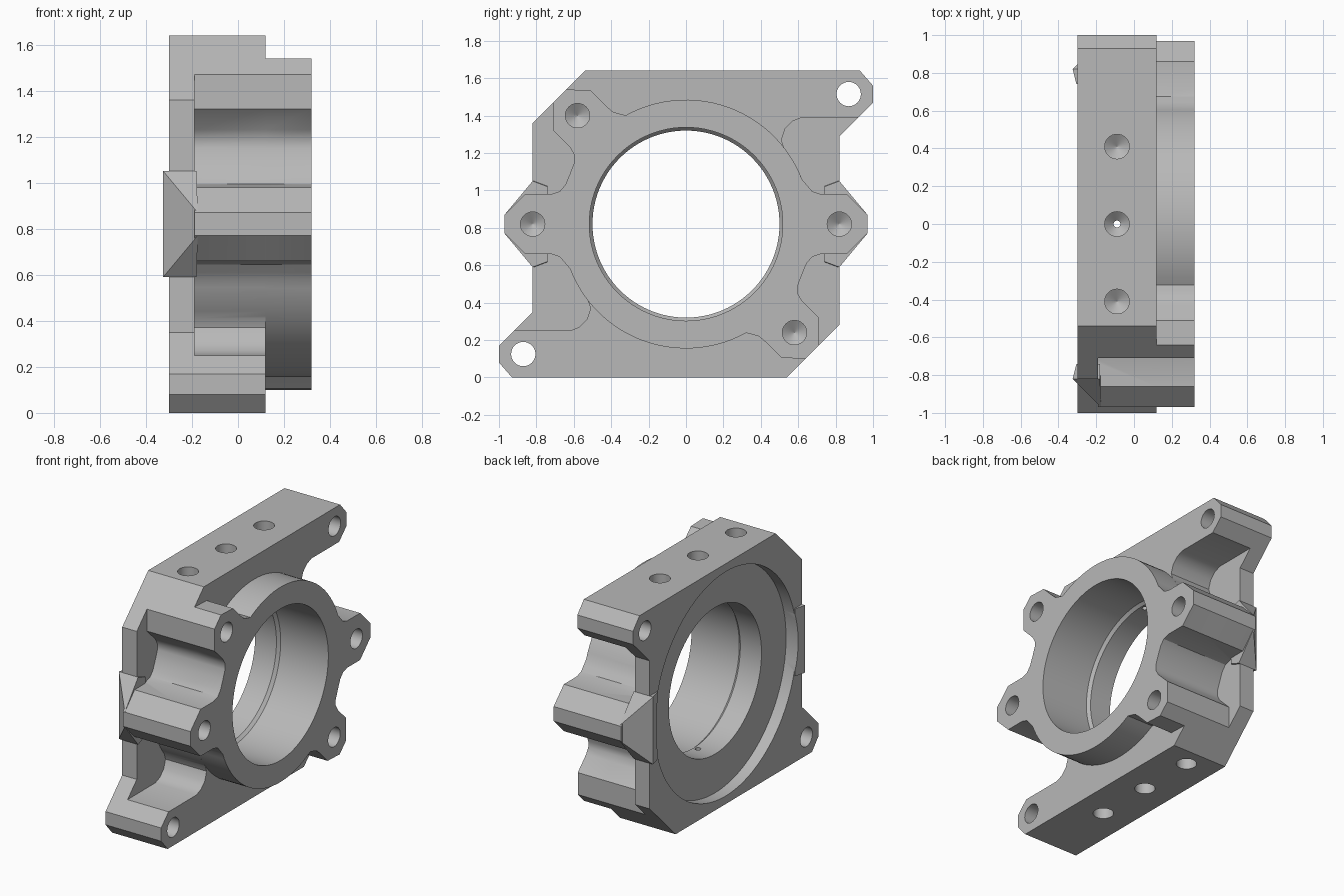
import bpy, bmesh, math
from mathutils import Vector, Matrix

if "Cube" in bpy.data.objects:
    bpy.data.objects.remove(bpy.data.objects["Cube"])

MID = 0.82          # height of the bore axis
RING = 0.665        # outer radius of the bearing ring
HOLE = 0.065

metal = bpy.data.materials.new("grey metal")
metal.use_nodes = True
metal.diffuse_color = (0.48, 0.48, 0.48, 1)
metal.node_tree.nodes["Principled BSDF"].inputs["Base Color"].default_value = (0.48, 0.48, 0.48, 1)


def make(name, bm):
    bmesh.ops.recalc_face_normals(bm, faces=bm.faces)
    mesh = bpy.data.meshes.new(name)
    bm.to_mesh(mesh)
    bm.free()
    mesh.materials.append(metal)
    obj = bpy.data.objects.new(name, mesh)
    bpy.context.collection.objects.link(obj)
    return obj


def prism(name, half, x0, x1):
    """Extrude along x a (y, z) outline given as one half, repeated by a half turn."""
    outline = half + [(-y, -z) for y, z in half]
    bm = bmesh.new()
    face = bm.faces.new([bm.verts.new((x0, y, MID + z)) for y, z in outline])
    out = bmesh.ops.extrude_face_region(bm, geom=[face])
    moved = [v for v in out["geom"] if isinstance(v, bmesh.types.BMVert)]
    bmesh.ops.translate(bm, verts=moved, vec=(x1 - x0, 0, 0))
    return make(name, bm)


def lathe(name, profile, base, direction, sides=32):
    """Solid of revolution: (radius, distance) pairs along a direction."""
    turn = Vector((0, 0, 1)).rotation_difference(Vector(direction)).to_matrix().to_4x4()
    place = Matrix.Translation(base) @ turn
    bm = bmesh.new()
    rings = []
    for r, h in profile:
        rings.append([bm.verts.new(place @ Vector((r * math.cos(a), r * math.sin(a), h)))
                      for a in (math.tau * i / sides for i in range(sides))])
    for a, b in zip(rings, rings[1:]):
        for i in range(sides):
            j = (i + 1) % sides
            bm.faces.new((a[i], a[j], b[j], b[i]))
    bm.faces.new(rings[0])
    bm.faces.new(rings[-1])
    return make(name, bm)


def combine(target, other, operation):
    mod = target.modifiers.new(operation, "BOOLEAN")
    mod.operation = operation
    mod.solver = "EXACT"
    mod.object = other
    bpy.ops.object.select_all(action="DESELECT")
    bpy.context.view_layer.objects.active = target
    target.select_set(True)
    bpy.ops.object.modifier_apply(modifier=mod.name)
    bpy.data.objects.remove(other)


def arc(cy, cz, r, start, end, steps):
    angles = [math.radians(start + (end - start) * i / steps) for i in range(steps + 1)]
    return [(cy + r * math.cos(a), cz + r * math.sin(a)) for a in angles]


# Shared outline pieces, measured from the bore axis
side_boss = [(0.97, -0.05), (0.97, 0.05), (0.86, 0.16)]
side_fillet = [(0.72, 0.16), (0.675, 0.175), (0.645, 0.21)]
arm_end = [(0.92, 0.57), (1.0, 0.65), (1.0, 0.74), (0.93, 0.82)]
corner_boss = [(-0.71, 0.65), (-0.71, 0.50), (-0.62, 0.41), (-0.597, 0.37), (-0.597, 0.33),
               (-0.62, 0.27), (-0.645, 0.21), (-0.675, 0.175), (-0.72, 0.16), (-0.86, 0.16)]

# Back plate
plate_half = [(0.82, 0.47), (1.0, 0.65), (1.0, 0.74), (0.93, 0.82),
              (-0.54, 0.82), (-0.82, 0.54)]
body = prism("bearing_housing", plate_half, -0.30, -0.19)

# Block with the two mounting arms
block_half = (side_boss + side_fillet + arc(0, 0, RING, 21, 38, 5)
              + [(0.51, 0.45), (0.53, 0.51), (0.57, 0.55), (0.62, 0.57)]
              + arm_end + [(-0.54, 0.82)] + corner_boss)
combine(body, prism("arm_block", block_half, -0.19, 0.12), "UNION")

# Front ring with four screw bosses
ring_half = (side_boss + side_fillet + arc(0, 0, RING, 21, 119, 26)
             + [(-0.355, 0.59), (-0.39, 0.60), (-0.425, 0.63), (-0.51, 0.715), (-0.64, 0.72)]
             + corner_boss)
combine(body, prism("front_ring", ring_half, 0.12, 0.32), "UNION")

# Sloped backs of the side bosses
for side in (1, -1):
    bm = bmesh.new()
    for x, y, z in ((-0.325, 0.82, 0.23), (-0.305, 0.74, 0.23), (-0.18, 0.74, 0.20),
                    (-0.18, 0.82, 0.23), (-0.175, 0.97, 0.05)):
        for s in (1, -1):
            bm.verts.new((x, side * y, MID + s * z))
    bmesh.ops.convex_hull(bm, input=bm.verts)
    combine(body, make("boss_back", bm), "UNION")

# Bore, and the shallow round seat in the back
bore = [(0.765, -0.5), (0.765, -0.22), (0.50, -0.22), (0.50, -0.06), (0.517, -0.04), (0.517, 0.5)]
combine(body, lathe("bore", bore, (0, 0, MID), (1, 0, 0), 96), "DIFFERENCE")

# Blind screw holes in the bosses
blind = [(HOLE, -0.1), (HOLE, 0.30), (0.002, 0.34)]
for s in (1, -1):
    for y, z in ((0.82, 0), (-0.58, 0.58)):
        combine(body, lathe("screw_hole", blind, (0.32, s * y, MID + s * z), (-1, 0, 0)), "DIFFERENCE")
    # Through holes in the arm tips
    through = [(HOLE, -0.6), (HOLE, 0.6)]
    combine(body, lathe("arm_hole", through, (0, s * 0.87, MID + s * 0.695), (1, 0, 0)), "DIFFERENCE")
    # Rows of holes on the top and bottom, the middle one reaching the bore
    for y in (-0.41, 0, 0.41):
        tip = [(0.018, 0.22), (0.018, 0.45)] if y == 0 else [(0.002, 0.22)]
        drill = [(HOLE, -0.1), (HOLE, 0.18)] + tip
        combine(body, lathe("edge_hole", drill, (-0.09, y, MID + s * 0.82), (0, 0, -s)), "DIFFERENCE")

bpy.ops.object.select_all(action="DESELECT")
body.select_set(True)
bpy.context.view_layer.objects.active = body
bpy.ops.object.shade_smooth_by_angle(angle=math.radians(30))
